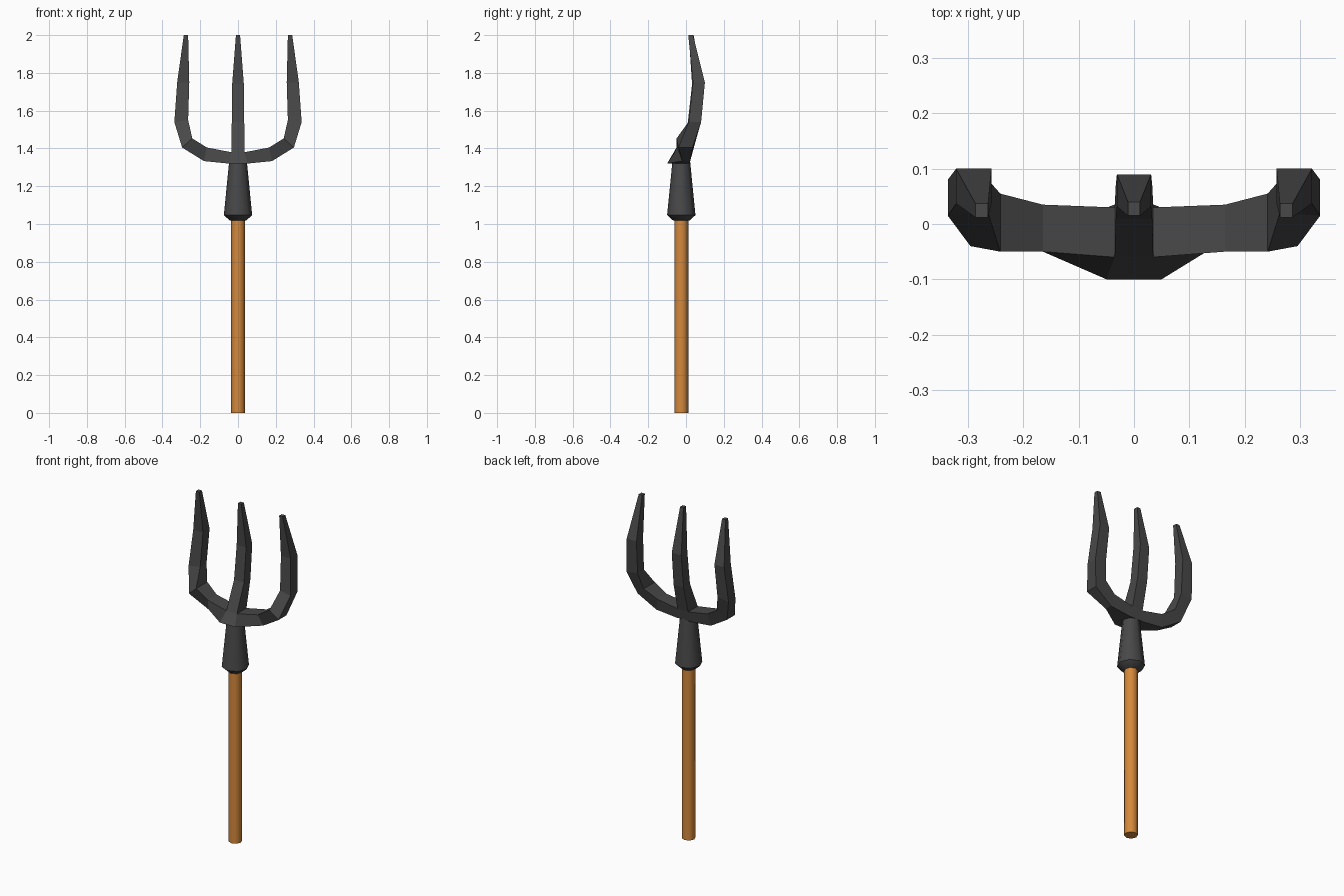
import bpy, bmesh, math

cube = bpy.data.objects.get("Cube")
if cube:
    bpy.data.objects.remove(cube, do_unlink=True)


def make_material(name, rgb):
    m = bpy.data.materials.new(name)
    m.use_nodes = True
    m.diffuse_color = (*rgb, 1)
    m.node_tree.nodes["Principled BSDF"].inputs["Base Color"].default_value = (*rgb, 1)
    return m


iron = make_material("dark iron", (0.065, 0.065, 0.065))
wood = make_material("orange wood", (0.66, 0.25, 0.045))


def loft(name, rings, material, smooth=False):
    """Skin a row of equal rings and cap both ends."""
    bm = bmesh.new()
    rows = [[bm.verts.new(p) for p in ring] for ring in rings]
    n = len(rows[0])
    for a, b in zip(rows, rows[1:]):
        for i in range(n):
            j = (i + 1) % n
            bm.faces.new((a[i], a[j], b[j], b[i]))
    bm.faces.new(rows[0])
    bm.faces.new(rows[-1])
    bmesh.ops.recalc_face_normals(bm, faces=bm.faces)
    mesh = bpy.data.meshes.new(name)
    bm.to_mesh(mesh)
    bm.free()
    mesh.materials.append(material)
    obj = bpy.data.objects.new(name, mesh)
    bpy.context.collection.objects.link(obj)
    if smooth:
        bpy.ops.object.select_all(action='DESELECT')
        obj.select_set(True)
        bpy.context.view_layer.objects.active = obj
        bpy.ops.object.shade_smooth_by_angle(angle=math.radians(46))
    return obj


def circle(r, z, y=-0.025, sides=8):
    steps = [math.tau * i / sides for i in range(sides)]
    return [(r * math.cos(a), y + r * math.sin(a), z) for a in steps]


# Shaft and tapered socket
loft("handle", [circle(0.037, z) for z in (0, 1.03)], wood, smooth=True)
loft("socket", [circle(r, z) for r, z in
                ((0.043, 1.018), (0.075, 1.047), (0.047, 1.33))], iron, smooth=True)

# Curved crossbar running up into the two side tines
# outer x, outer z, outer front y, outer back y, then the same for the inner edge
stations = [
    (0.05, 1.32, -0.10, 0.02, 0.035, 1.38, -0.06, 0.03),
    (0.18, 1.333, -0.02, 0.022, 0.165, 1.405, -0.05, 0.035),
    (0.296, 1.405, -0.04, 0.035, 0.242, 1.453, -0.05, 0.055),
    (0.337, 1.54, 0.015, 0.08, 0.264, 1.55, 0.02, 0.08),
    (0.322, 1.75, 0.037, 0.10, 0.258, 1.75, 0.037, 0.10),
    (0.287, 2.0, 0.012, 0.037, 0.264, 2.0, 0.012, 0.037),
]


def bar_ring(s, side):
    xo, zo, fo, bo, xi, zi, fi, bi = s
    return [(side * xo, fo, zo), (side * xo, bo, zo),
            (side * xi, bi, zi), (side * xi, fi, zi)]


loft("outer_tines", [bar_ring(s, -1) for s in reversed(stations)]
     + [bar_ring(s, 1) for s in stations], iron)

# Middle tine: half width, front y, back y, height
tine = [(0.036, -0.07, 0.02, 1.34), (0.035, -0.06, 0.03, 1.38),
        (0.033, 0.01, 0.07, 1.54), (0.031, 0.032, 0.09, 1.74),
        (0.011, 0.015, 0.04, 2.0)]
loft("middle_tine", [[(-w, f, z), (w, f, z), (w, b, z), (-w, b, z)]
                     for w, f, b, z in tine], iron)
